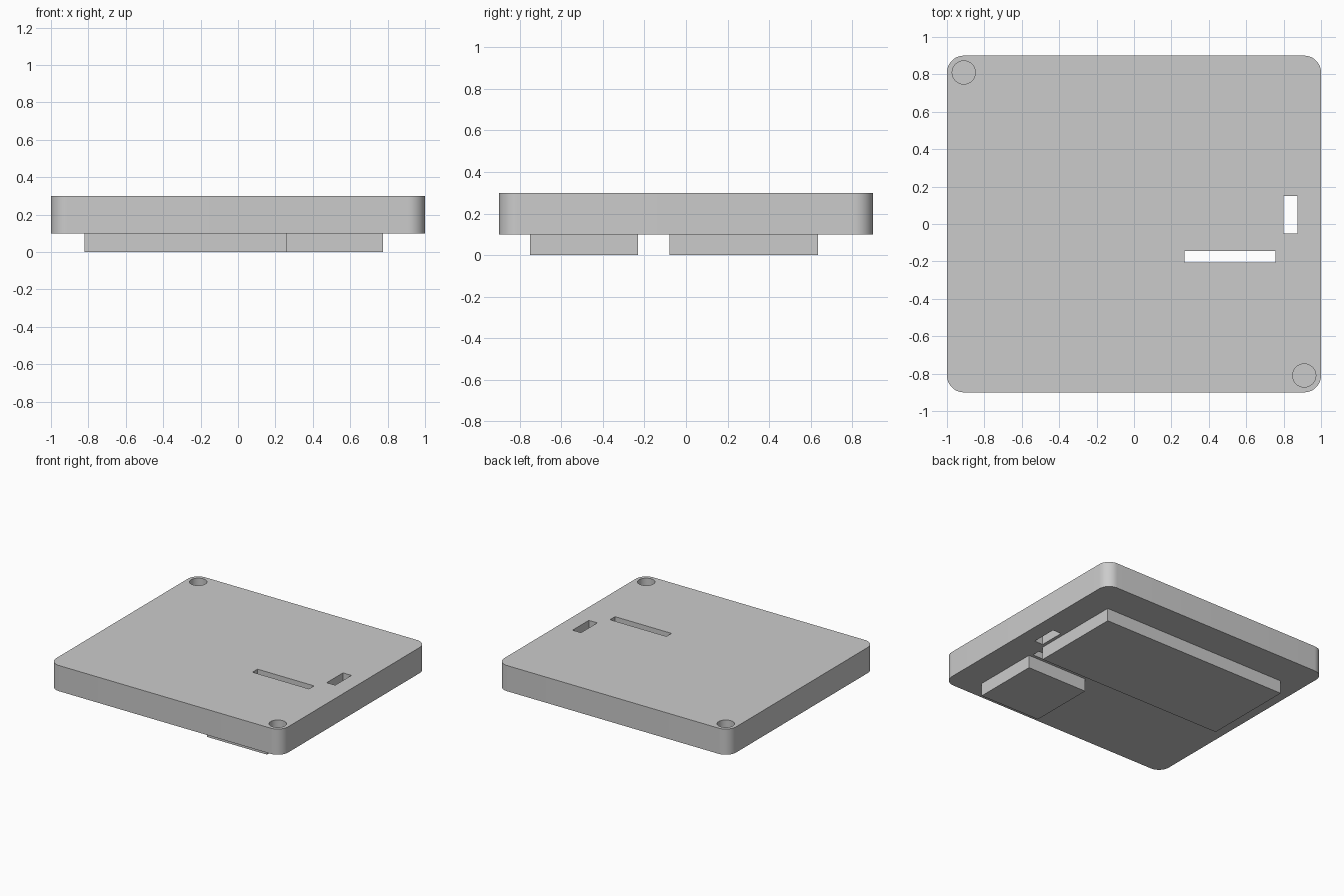
import bpy
import bmesh
from math import cos, sin, pi, radians

if "Cube" in bpy.data.objects:
    bpy.data.objects.remove(bpy.data.objects["Cube"], do_unlink=True)

# Single plain grey
grey = bpy.data.materials.new("plain grey")
grey.use_nodes = True
color = (0.6, 0.6, 0.6, 1)
grey.diffuse_color = color
grey.node_tree.nodes["Principled BSDF"].inputs["Base Color"].default_value = color


def prism(name, outline, bottom, top):
    """Extrude a flat outline between two heights."""
    bm = bmesh.new()
    face = bm.faces.new([bm.verts.new((x, y, bottom)) for x, y in outline])
    grown = bmesh.ops.extrude_face_region(bm, geom=[face])["geom"]
    verts = [v for v in grown if isinstance(v, bmesh.types.BMVert)]
    bmesh.ops.translate(bm, verts=verts, vec=(0, 0, top - bottom))
    bmesh.ops.recalc_face_normals(bm, faces=bm.faces)
    mesh = bpy.data.meshes.new(name)
    bm.to_mesh(mesh)
    bm.free()
    mesh.materials.append(grey)
    obj = bpy.data.objects.new(name, mesh)
    bpy.context.collection.objects.link(obj)
    return obj


def rectangle(x0, x1, y0, y1):
    return [(x0, y0), (x1, y0), (x1, y1), (x0, y1)]


def arc(cx, cy, radius, start, sweep, steps):
    angles = [start + sweep * i / steps for i in range(steps + 1)]
    return [(cx + radius * cos(a), cy + radius * sin(a)) for a in angles]


# Rounded plate
RADIUS = 0.09
CX, CY = 1 - RADIUS, 0.9 - RADIUS
outline = []
for i, (sx, sy) in enumerate([(1, 1), (-1, 1), (-1, -1), (1, -1)]):
    outline += arc(sx * CX, sy * CY, RADIUS, i * pi / 2, pi / 2, 12)
plate = prism("plate", outline, 0.1, 0.3)

# Through slots and two blind round sockets in opposite corners
cutters = [
    prism("long_slot_cutter", rectangle(0.27, 0.757, -0.207, -0.145), 0.05, 0.35),
    prism("short_slot_cutter", rectangle(0.8, 0.873, -0.05, 0.15), 0.05, 0.35),
]
for name, side in (("front", 1), ("back", -1)):
    circle = arc(side * CX, -side * CY, 0.062, 0, 2 * pi, 48)[:-1]
    cutters.append(prism(name + "_socket_cutter", circle, 0.2, 0.35))

for cutter in cutters:
    cut = plate.modifiers.new(cutter.name, "BOOLEAN")
    cut.operation = "DIFFERENCE"
    cut.solver = "EXACT"
    cut.object = cutter

# Bake the cuts, then drop the cutters
bpy.context.view_layer.objects.active = plate
plate.select_set(True)
for modifier in list(plate.modifiers):
    bpy.ops.object.modifier_apply(modifier=modifier.name)
for cutter in cutters:
    bpy.data.objects.remove(cutter, do_unlink=True)
bpy.ops.object.shade_smooth_by_angle(angle=radians(30))

# Raised pads underneath
prism("large_pad", rectangle(-0.82, 0.775, -0.08, 0.635), 0, 0.1)
prism("small_pad", rectangle(0.257, 0.775, -0.75, -0.23), 0, 0.1)
